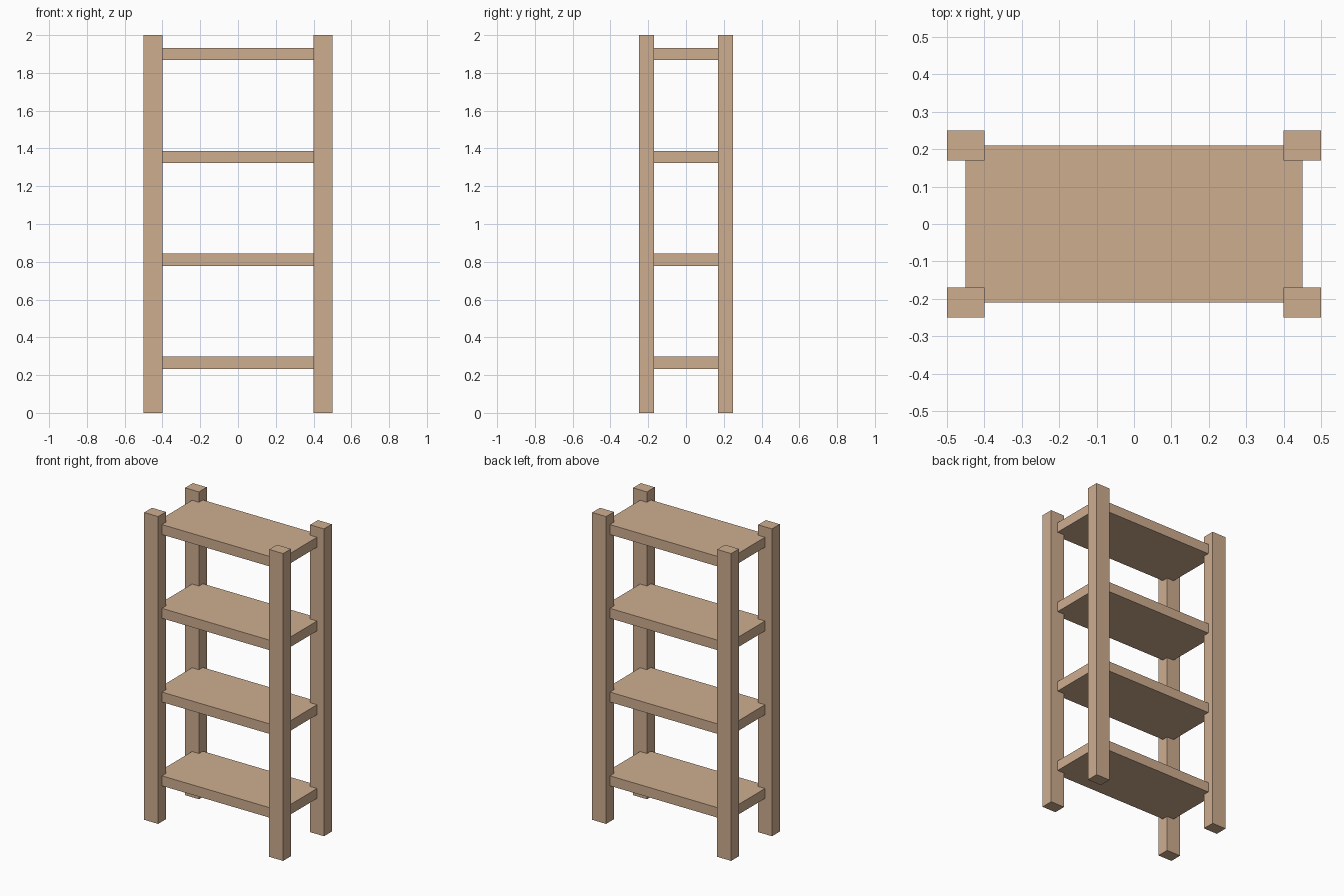
import bpy

if "Cube" in bpy.data.objects:
    bpy.data.objects.remove(bpy.data.objects["Cube"])

wood = bpy.data.materials.new("wood")
wood.diffuse_color = (0.62, 0.42, 0.28, 1)
wood.use_nodes = True
wood.node_tree.nodes["Principled BSDF"].inputs["Base Color"].default_value = wood.diffuse_color


def box(name, centre, size):
    bpy.ops.mesh.primitive_cube_add(size=1, location=centre)
    ob = bpy.context.object
    ob.name = name
    ob.scale = size
    bpy.ops.object.transform_apply(location=False, rotation=False, scale=True)
    ob.data.materials.append(wood)
    return ob


# Four corner posts
for side, sx in (("left", -1), ("right", 1)):
    for end, sy in (("front", -1), ("back", 1)):
        box(f"{end}_{side}_post", (sx * 0.45, sy * 0.21, 1.0), (0.1, 0.08, 2.0))

# Four evenly spaced shelves, running into the post centres
for i in range(4):
    box(f"shelf_{i + 1}", (0, 0, 0.265 + i * 0.545), (0.9, 0.42, 0.065))
